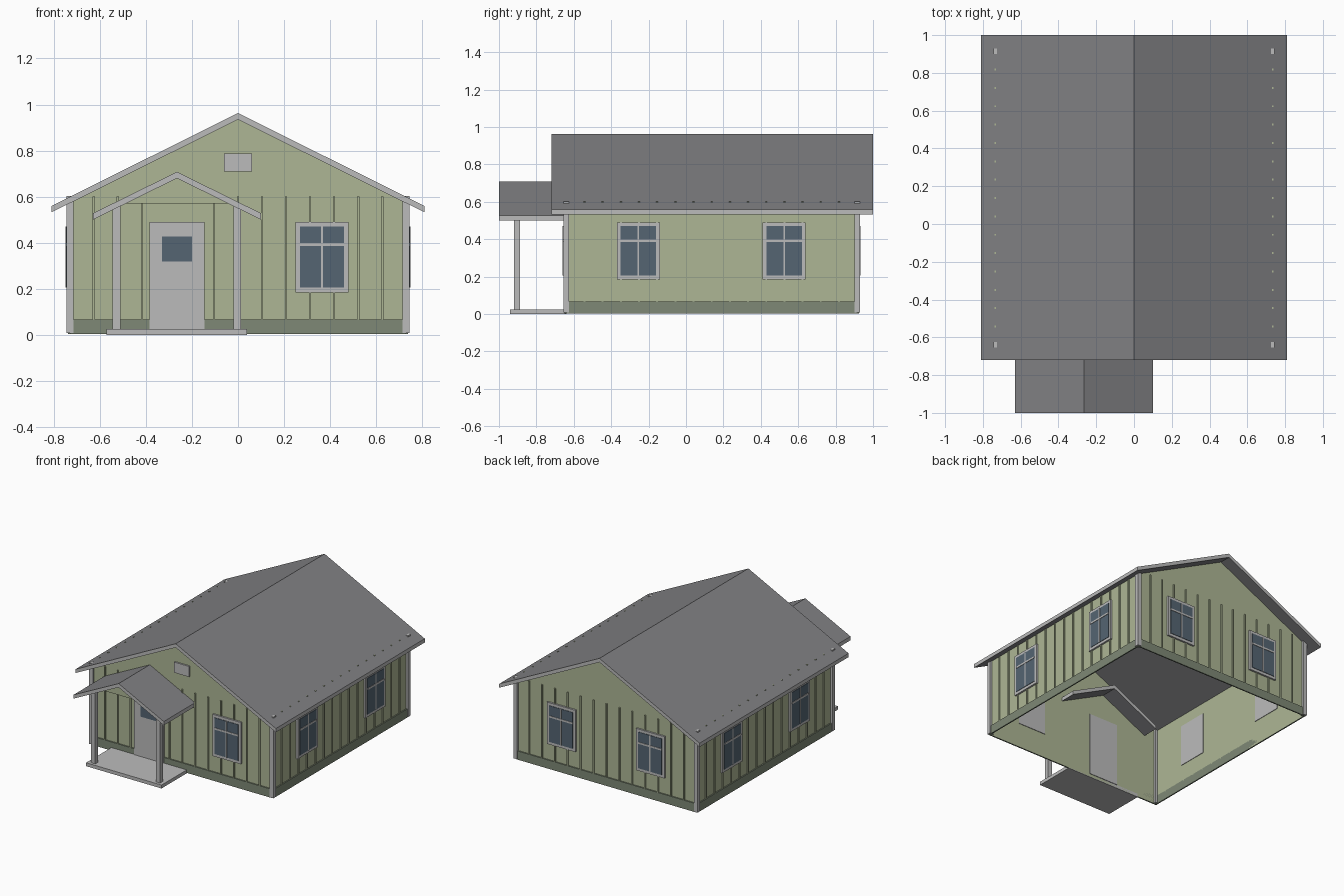
import bpy, bmesh
from math import pi
from mathutils import Matrix, Vector

if "Cube" in bpy.data.objects:
    bpy.data.objects.remove(bpy.data.objects["Cube"])


def material(name, rgb):
    m = bpy.data.materials.new(name)
    m.diffuse_color = (*rgb, 1)
    m.use_nodes = True
    m.node_tree.nodes["Principled BSDF"].inputs["Base Color"].default_value = m.diffuse_color
    return m


GREEN = material("wall_green", (0.42, 0.47, 0.30))
DARK_GREEN = material("skirt_green", (0.21, 0.25, 0.18))
ROOF = material("roof_grey", (0.22, 0.22, 0.23))
GLASS = material("glass", (0.09, 0.13, 0.17))
TRIM = material("trim_grey", (0.5, 0.5, 0.5))

WX, YF, YB = 0.73, -0.64, 0.915     # wall planes
MID = (YF + YB) / 2


def finish(name, bm, mats, matrix=Matrix()):
    bmesh.ops.recalc_face_normals(bm, faces=bm.faces)
    mesh = bpy.data.meshes.new(name)
    bm.to_mesh(mesh)
    bm.free()
    for m in mats:
        mesh.materials.append(m)
    ob = bpy.data.objects.new(name, mesh)
    ob.matrix_world = matrix
    bpy.context.collection.objects.link(ob)
    return ob


def boxes(name, spans, mat, matrix=Matrix()):
    """One object from boxes given as (x0, x1, y0, y1, z0, z1)."""
    bm = bmesh.new()
    for x0, x1, y0, y1, z0, z1 in spans:
        m = Matrix.Translation(((x0 + x1) / 2, (y0 + y1) / 2, (z0 + z1) / 2))
        m = m @ Matrix.Diagonal((x1 - x0, y1 - y0, z1 - z0, 1))
        bmesh.ops.create_cube(bm, size=1, matrix=m)
    return finish(name, bm, [mat], matrix)


def gable_roof(name, cx, half, ridge, eave, thick, y0, y1):
    """Bent slab: dark top and underside, light fascia edges."""
    top = [(cx - half, eave), (cx, ridge), (cx + half, eave)]
    outline = top + [(x, z - thick) for x, z in reversed(top)]
    bm = bmesh.new()
    a = [bm.verts.new((x, y0, z)) for x, z in outline]
    b = [bm.verts.new((x, y1, z)) for x, z in outline]
    for i in range(6):
        j = (i + 1) % 6
        f = bm.faces.new((a[i], a[j], b[j], b[i]))
        f.material_index = 1 if i in (2, 5) else 0
    for v in (a, b):
        for q in ((0, 1, 4, 5), (1, 2, 3, 4)):
            bm.faces.new([v[k] for k in q]).material_index = 1
    return finish(name, bm, [ROOF, TRIM])


def on_wall(x, y, angle):
    """Local frame on a wall: x along the wall, -y outward."""
    return Matrix.Translation((x, y, 0)) @ Matrix.Rotation(angle, 4, 'Z')


# Wall shell, open underneath, with gable ends
bm = bmesh.new()
shape = [(-WX, 0.005), (-WX, 0.575), (0, 0.94), (WX, 0.575), (WX, 0.005)]
front = [bm.verts.new((x, YF, z)) for x, z in shape]
back = [bm.verts.new((x, YB, z)) for x, z in shape]
bm.faces.new(front)
bm.faces.new(back)
for i in (0, 3):
    bm.faces.new((front[i], front[i + 1], back[i + 1], back[i]))
finish("walls", bm, [GREEN])

# Roofs; the porch roof runs through the front wall
gable_roof("main_roof", 0, 0.81, 0.963, 0.56, 0.028, -0.72, 1.0)
gable_roof("porch_roof", -0.265, 0.365, 0.708, 0.528, 0.028, -1.0, -0.52)

# Battens and skirt on every wall
sides = {"front": (on_wall(0, YF, 0), WX, 14),
         "back": (on_wall(0, YB, pi), WX, 14),
         "right": (on_wall(WX, MID, pi / 2), (YB - YF) / 2, 16),
         "left": (on_wall(-WX, MID, -pi / 2), (YB - YF) / 2, 16)}
for side, (m, half, n) in sides.items():
    us = [-half + 2 * half * i / n for i in range(1, n)]
    if side == "front":
        us = [u for u in us if not -0.38 < u < -0.15]
    boxes(side + "_battens", [(u - 0.005, u + 0.005, -0.008, 0, 0.06, 0.601)
                              for u in us], GREEN, m)
    spans = [(-half, -0.385), (-0.145, half)] if side == "front" else [(-half, half)]
    boxes(side + "_skirt", [(a, b, -0.009, 0, 0.003, 0.066) for a, b in spans],
          DARK_GREEN, m)

# Corner boards
boxes("corner_boards", [(min(s * 0.715, s * 0.745), max(s * 0.715, s * 0.745), y, y + 0.03, 0.008, 0.602)
                        for s in (-1, 1) for y in (-0.655, 0.9)], TRIM)


# Windows: casing, glass pane, glazing bars
def window(name, m):
    boxes(name + "_casing", [(-0.115, 0.115, -0.013, 0.004, 0.185, 0.49)], TRIM, m)
    boxes(name + "_glass", [(-0.095, 0.095, -0.016, -0.01, 0.205, 0.47)], GLASS, m)
    boxes(name + "_bars", [(-0.005, 0.005, -0.019, -0.012, 0.205, 0.47),
                           (-0.095, 0.095, -0.019, -0.012, 0.385, 0.398)], TRIM, m)


window("front_window", on_wall(0.365, YF, 0))
for i, x in enumerate((-0.36, 0.36)):
    window(f"back_window_{i}", on_wall(x, YB, pi))
for i, y in enumerate((-0.255, 0.525)):
    window(f"right_window_{i}", on_wall(WX, y, pi / 2))
    window(f"left_window_{i}", on_wall(-WX, y, -pi / 2))

# Door with its light, and gable vent
boxes("door", [(-0.385, -0.145, YF - 0.013, YF + 0.004, 0.025, 0.49)], TRIM)
boxes("door_glass", [(-0.33, -0.2, YF - 0.016, YF - 0.01, 0.318, 0.428)], GLASS)
boxes("gable_vent", [(-0.06, 0.06, YF - 0.012, YF + 0.004, 0.71, 0.787)], TRIM)

# Porch deck, posts and gable infill
boxes("porch_deck", [(-0.57, 0.04, -0.94, YF, 0.0, 0.025)], TRIM)
boxes("porch_posts", [(x, x + 0.034, -0.92, -0.888, 0.025, 0.56)
                      for x in (-0.544, -0.02)], TRIM)
bm = bmesh.new()
tri = bm.faces.new([bm.verts.new(p) for p in
                    ((-0.49, -0.905, 0.57), (-0.04, -0.905, 0.57), (-0.265, -0.905, 0.682))])
ext = bmesh.ops.extrude_face_region(bm, geom=[tri])
bmesh.ops.translate(bm, vec=Vector((0, 0.01, 0)),
                    verts=[v for v in ext["geom"] if isinstance(v, bmesh.types.BMVert)])
finish("porch_gable", bm, [GREEN])
